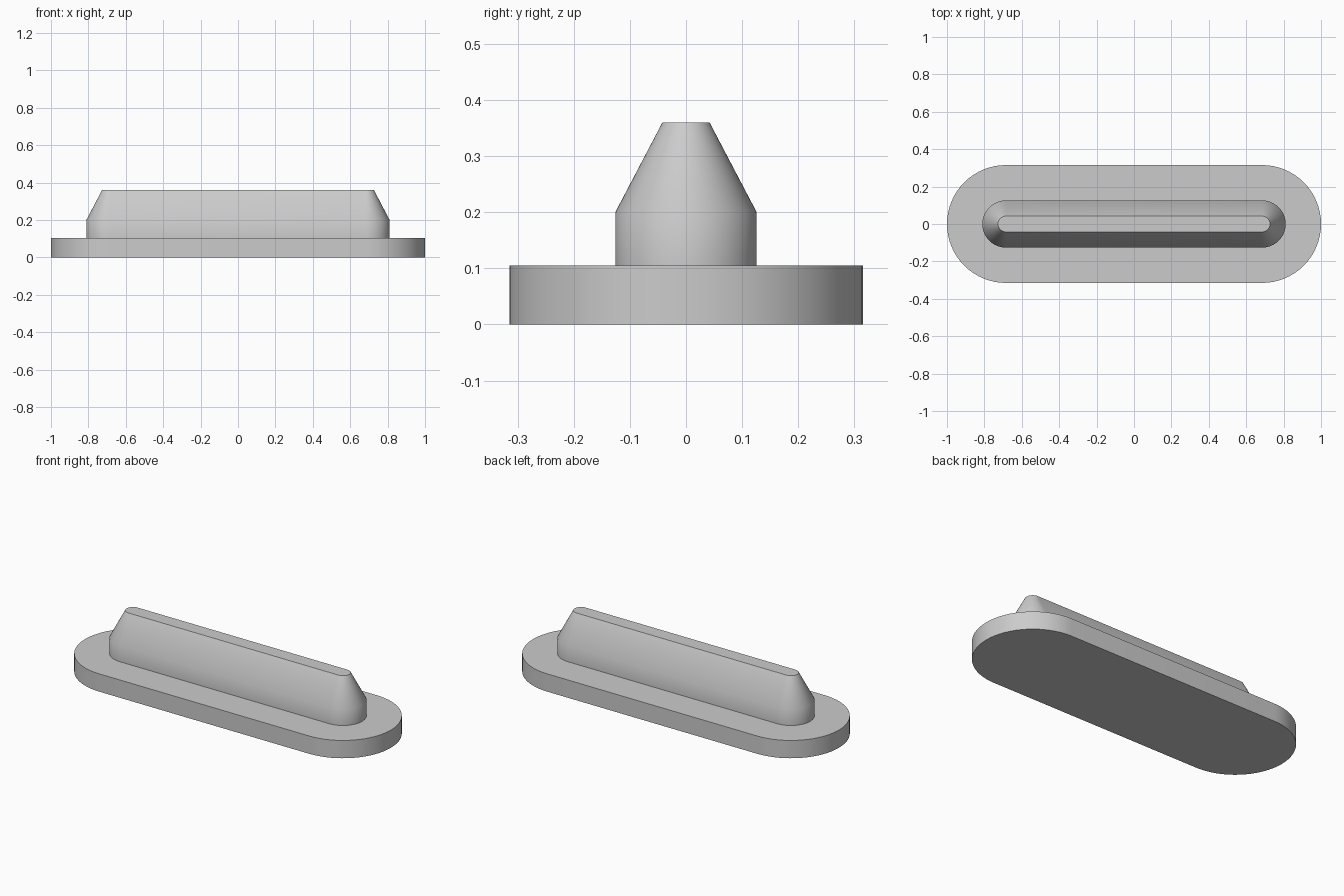
import bpy
import bmesh
from math import cos, sin, pi, radians

cube = bpy.data.objects.get("Cube")
if cube:
    bpy.data.objects.remove(cube, do_unlink=True)

# Single flat colour
GREY = (0.6, 0.6, 0.6, 1.0)
grey = bpy.data.materials.new("light grey")
grey.use_nodes = True
grey.diffuse_color = GREY
grey.node_tree.nodes["Principled BSDF"].inputs["Base Color"].default_value = GREY

CENTRE = 0.685   # distance of the rounded end centres from the middle
STEPS = 32       # segments in each half-round end


def slot_ring(bm, radius, z):
    """Ring of vertices around a slot outline: two half circles joined by straights."""
    ring = []
    for side in (1, -1):
        for i in range(STEPS + 1):
            a = -pi / 2 + pi * i / STEPS
            ring.append(bm.verts.new((side * (CENTRE + radius * cos(a)),
                                      side * radius * sin(a), z)))
    return ring


def slot_solid(name, profile):
    """Closed solid lofted through slot outlines given as (radius, height)."""
    bm = bmesh.new()
    rings = [slot_ring(bm, r, z) for r, z in profile]
    for low, high in zip(rings, rings[1:]):
        for i in range(len(low)):
            j = (i + 1) % len(low)
            bm.faces.new((low[i], low[j], high[j], high[i]))
    bm.faces.new(rings[0][::-1])
    bm.faces.new(rings[-1])
    bmesh.ops.recalc_face_normals(bm, faces=bm.faces)
    mesh = bpy.data.meshes.new(name)
    bm.to_mesh(mesh)
    bm.free()
    mesh.materials.append(grey)
    obj = bpy.data.objects.new(name, mesh)
    bpy.context.collection.objects.link(obj)
    bpy.ops.object.select_all(action='DESELECT')
    obj.select_set(True)
    bpy.context.view_layer.objects.active = obj
    bpy.ops.object.shade_smooth_by_angle(angle=radians(30))
    return obj


# Flat base plate with rounded ends
slot_solid("base_plate", [(0.315, 0), (0.315, 0.105)])

# Raised ridge: upright wall, then a taper to a narrow flat top
slot_solid("tapered_ridge", [(0.126, 0.105), (0.126, 0.2), (0.042, 0.36)])
